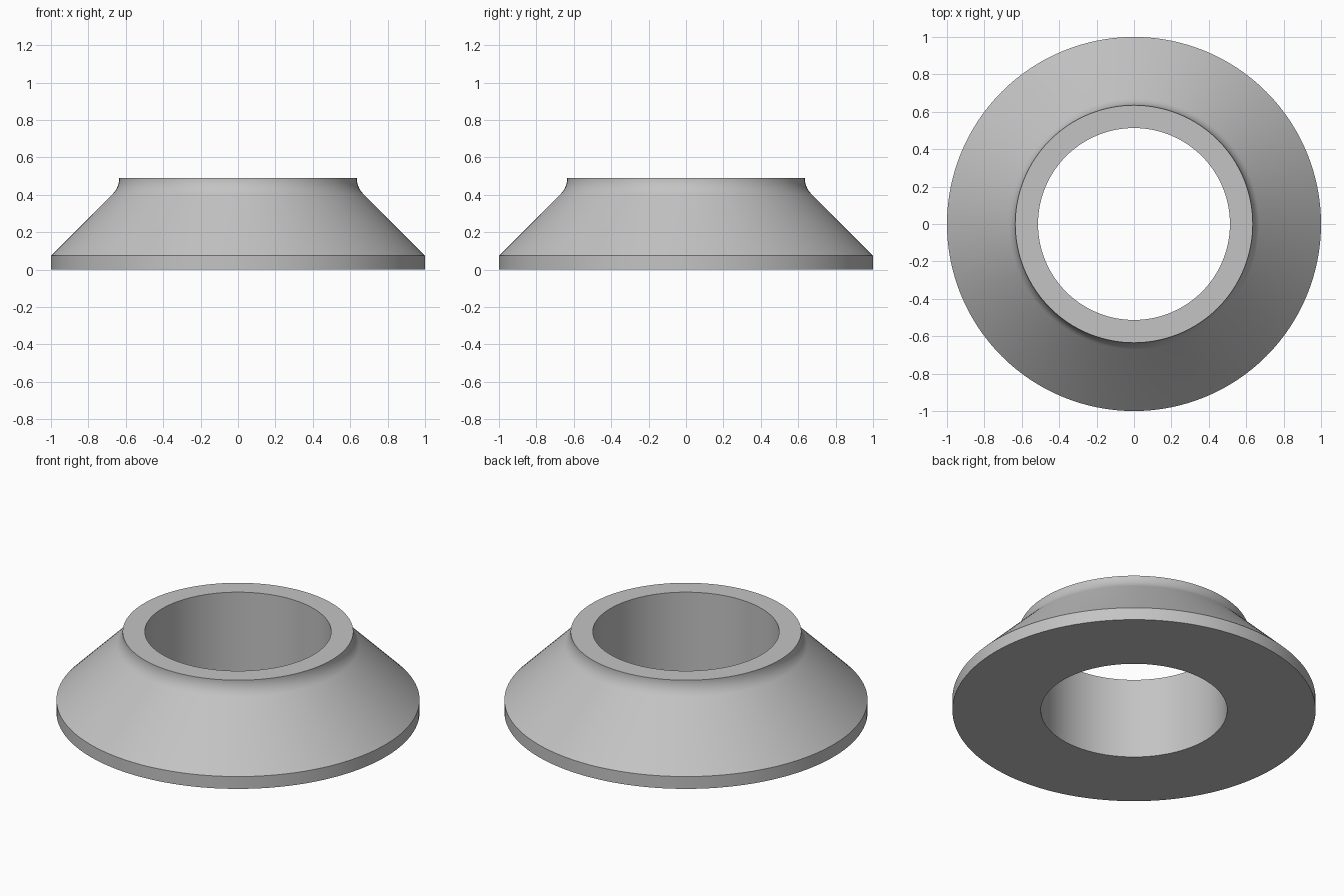
import bpy, bmesh, math

cube = bpy.data.objects.get("Cube")
if cube:
    bpy.data.objects.remove(cube, do_unlink=True)

SEGMENTS = 128
BORE, RIM, NECK = 0.513, 1.0, 0.635
RIM_TOP, HEIGHT = 0.075, 0.49

# Plain grey metal
metal = bpy.data.materials.new("grey metal")
metal.use_nodes = True
grey = (0.55, 0.55, 0.55, 1)
metal.diffuse_color = grey
metal.node_tree.nodes["Principled BSDF"].inputs["Base Color"].default_value = grey

# Fillet between the 45 degree cone and the upright neck
fillet = (NECK + HEIGHT - RIM - RIM_TOP) / (math.sqrt(2) - 1)
profile = [(BORE, 0), (RIM, 0), (RIM, RIM_TOP)]
STEPS = 10
for i in range(STEPS + 1):
    a = math.radians(225 - 45 * i / STEPS)
    profile.append((NECK + fillet * (1 + math.cos(a)), HEIGHT + fillet * math.sin(a)))
profile.append((BORE, HEIGHT))

# Revolve the closed profile into a ring
bm = bmesh.new()
rings = []
for s in range(SEGMENTS):
    t = math.tau * s / SEGMENTS
    rings.append([bm.verts.new((r * math.cos(t), r * math.sin(t), z)) for r, z in profile])
n = len(profile)
for s in range(SEGMENTS):
    a, b = rings[s], rings[(s + 1) % SEGMENTS]
    for i in range(n):
        j = (i + 1) % n
        bm.faces.new((a[i], b[i], b[j], a[j]))
bmesh.ops.recalc_face_normals(bm, faces=bm.faces)
mesh = bpy.data.meshes.new("flared_collar")
bm.to_mesh(mesh)
bm.free()
mesh.materials.append(metal)

collar = bpy.data.objects.new("flared_collar", mesh)
bpy.context.collection.objects.link(collar)
bpy.ops.object.select_all(action="DESELECT")
collar.select_set(True)
bpy.context.view_layer.objects.active = collar
bpy.ops.object.shade_smooth_by_angle(angle=math.radians(30))
